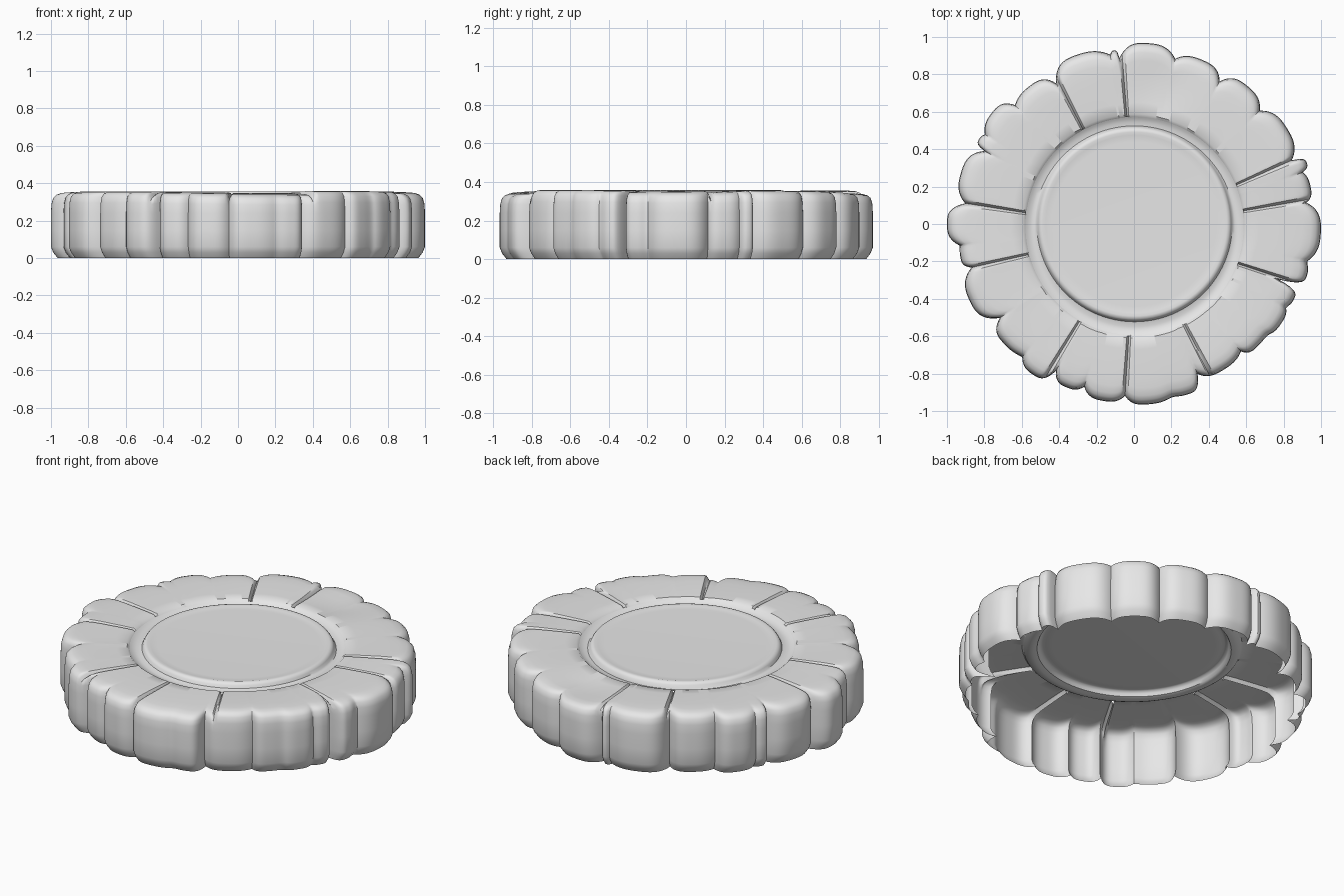
import bpy, bmesh, math

if "Cube" in bpy.data.objects:
    bpy.data.objects.remove(bpy.data.objects["Cube"])

grey = bpy.data.materials.new("light grey")
grey.diffuse_color = (0.8, 0.8, 0.8, 1)
grey.use_nodes = True
grey.node_tree.nodes["Principled BSDF"].inputs["Base Color"].default_value = grey.diffuse_color

# Rim scallops: notch angle (degrees), notch radius, radius of the lobe after it
LOBES = [
    (7, .93, .965), (17, .945, .98), (22, .91, .965), (42, .905, .955), (59, .89, .95),
    (76, .91, .97), (95, .89, .935), (98, .915, .955), (119, .86, .925), (135, .90, .965),
    (149, .93, .945), (154, .89, .965), (173, .91, 1.0), (187, .94, .945), (195, .90, .97),
    (215, .875, .945), (230, .93, .97), (242, .89, .945), (253, .91, .96), (267, .92, .967),
    (282, .95, .955), (293, .87, .915), (310, .89, .93), (321, .935, .95), (331, .93, .945),
    (339, .83, .965), (348, .95, 1.0)]
# Petals: seam angle, outer height offset at start and end of the petal
PETALS = [(8, -.012, .0), (22, .0, -.012), (94, .0, .0), (118, .0, -.012), (173, -.01, .0),
          (195, .0, .0), (240, -.005, -.012), (267, -.015, -.02), (297, .004, .0), (340, -.01, -.004)]
# Petal profile: radial fraction from hub to rim, inset at rim, height
PROFILE = [(0, 0, .336), (.04, 0, .349), (.2, 0, .352), (.4, 0, .354), (.6, 0, .356),
           (.76, 0, .356), (.87, 0, .353), (.93, 0, .344), (.97, 0, .328), (1, .003, .295),
           (1, 0, .24), (1, 0, .15), (1, 0, .06), (1, .012, .03), (1, .035, 0)]
CX, CY, HUB = .003, -.012, .583


def span(table, a):
    """Row holding angle a, the next row, and the position between them."""
    for i, row in enumerate(table):
        nxt = table[(i + 1) % len(table)]
        width = (nxt[0] - row[0]) % 360
        d = (a - row[0]) % 360
        if d < width:
            return row, nxt, d / width
    return table[0], table[1], 0


def rim_radius(a):
    row, nxt, t = span(LOBES, a)
    base = row[1] + (nxt[1] - row[1]) * t
    return base + (row[2] - base) * (1 - abs(2 * t - 1) ** 3.2)


def petal_height(a, f):
    row, nxt, t = span(PETALS, a)
    d = min(t, 1 - t) * ((nxt[0] - row[0]) % 360)
    z = (row[1] + (row[2] - row[1]) * t) * f
    z -= .022 * math.exp(-(d / .55) ** 2)                       # seam
    z -= .02 * math.exp(-((a - 80) / 14) ** 2) * f * (1 - f) * 4  # hollow in rear petal
    return z


def build(name, rings, cap):
    bm = bmesh.new()
    loops = [[bm.verts.new(p) for p in ring] for ring in rings]
    n = len(loops[0])
    for inner, outer in zip(loops, loops[1:]):
        for i in range(n):
            j = (i + 1) % n
            bm.faces.new((inner[i], outer[i], outer[j], inner[j]))
    if cap:
        bm.faces.new(loops[0])
    mesh = bpy.data.meshes.new(name)
    bm.to_mesh(mesh)
    bm.free()
    mesh.materials.append(grey)
    ob = bpy.data.objects.new(name, mesh)
    bpy.context.collection.objects.link(ob)
    bpy.ops.object.select_all(action='DESELECT')
    ob.select_set(True)
    bpy.context.view_layer.objects.active = ob
    bpy.ops.object.shade_smooth_by_angle(angle=math.radians(40))
    return ob


# Petal skirt: scalloped top and outer wall, open underneath
rings = []
N = 720
for f, inset, z in PROFILE:
    ring = []
    for i in range(N):
        a = i * 360 / N
        ca, sa = math.cos(math.radians(a)), math.sin(math.radians(a))
        R = rim_radius(a) - inset
        r = HUB + (R - HUB) * f
        k = min(1, max(0, (z - .24) / .1))
        ox, oy = CX * (1 - f), CY * (1 - f)
        ring.append((ox + r * ca, oy + r * sa, z + petal_height(a, f) * k))
    rings.append(ring)
build("petal_skirt", rings, False)

# Centre disc with its recessed surrounding groove
M = 96
disc = [(.44, .352), (.475, .353), (.492, .357), (.507, .354), (.516, .343), (.523, .328),
        (.537, .321), (.557, .323), (.575, .330), (.588, .338)]
build("centre_disc", [[(CX + r * math.cos(2 * math.pi * i / M),
                        (CY if r > .53 else 0) + r * math.sin(2 * math.pi * i / M), z)
                       for i in range(M)] for r, z in disc], True)
